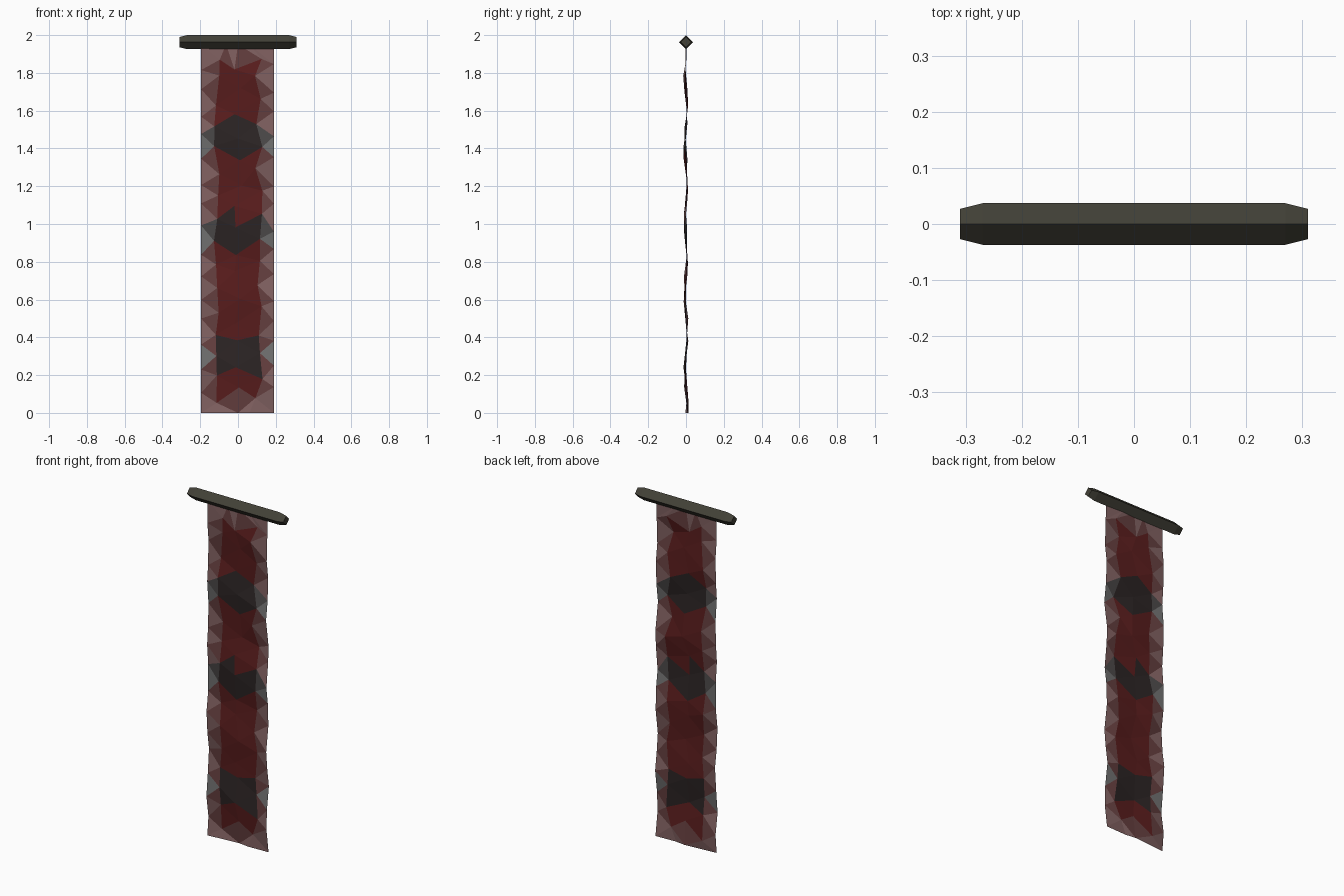
import bpy, bmesh, math, random

if "Cube" in bpy.data.objects:
    bpy.data.objects.remove(bpy.data.objects["Cube"])

random.seed(4)


def material(name, rgb):
    m = bpy.data.materials.new(name)
    m.diffuse_color = (*rgb, 1)
    m.use_nodes = True
    m.node_tree.nodes["Principled BSDF"].inputs["Base Color"].default_value = m.diffuse_color
    return m


def add_object(name, bm, mats):
    me = bpy.data.meshes.new(name)
    bm.to_mesh(me)
    bm.free()
    for m in mats:
        me.materials.append(m)
    ob = bpy.data.objects.new(name, me)
    bpy.context.collection.objects.link(ob)
    return ob


# Hanging rod: diamond section with tapered ends
bm = bmesh.new()
rings = []
for x, r in [(-0.31, 0.027), (-0.27, 0.037), (0.27, 0.037), (0.31, 0.027)]:
    rings.append([bm.verts.new((x, r * math.cos(k * math.pi / 2),
                                1.963 + r * math.sin(k * math.pi / 2)))
                  for k in range(4)])
for a, b in zip(rings, rings[1:]):
    for k in range(4):
        bm.faces.new((a[k], a[(k + 1) % 4], b[(k + 1) % 4], b[k]))
bm.faces.new(rings[0])
bm.faces.new(rings[-1])
bmesh.ops.recalc_face_normals(bm, faces=bm.faces)
add_object("hanging_rod", bm, [material("dark_wood", (0.055, 0.052, 0.038))])

# Cloth: five wavy columns of points, stitched into triangles
TOP = 1.95
bm = bmesh.new()


def column(x, offset, edge):
    n = 16
    step = TOP / n
    zs = [0] + [(i + offset) * step for i in range(0 if offset else 1, n)] + [TOP]
    verts = []
    for z in zs:
        end = z in (0, TOP)
        jx = 0 if edge else random.uniform(-0.02, 0.02)
        jz = 0 if end else random.uniform(-0.02, 0.02)
        px = x * 0.55 if end and not edge else x + jx
        y = 0.009 * math.sin(z * 16 + x * 5 + 1) + random.uniform(-0.006, 0.006)
        if z > 1.8:
            y *= 0.3
        verts.append(bm.verts.new((px, y, z + jz)))
    return verts


cols = [column(-0.195, 0, True), column(-0.115, 0.5, False), column(0, 0, False),
        column(0.11, 0.5, False), column(0.19, 0, True)]
for a, b in zip(cols, cols[1:]):
    i = j = 0
    while i < len(a) - 1 or j < len(b) - 1:
        if j == len(b) - 1 or (i < len(a) - 1 and a[i + 1].co.z <= b[j + 1].co.z):
            bm.faces.new((a[i], b[j], a[i + 1]))
            i += 1
        else:
            bm.faces.new((a[i], b[j], b[j + 1]))
            j += 1

# Faded border, red middle, with grey bands at three heights
border = {v for c in cols for v in (c[0], c[-1])} | set(cols[0]) | set(cols[-1])
for f in bm.faces:
    z = f.calc_center_median().z
    near = min(abs(z - h) for h in (0.3, 0.95, 1.45))
    count = sum(v in border for v in f.verts)
    if count == 0:
        f.material_index = 2 if near < 0.09 else 0
    elif count == 1:
        f.material_index = 3 if near < 0.04 else 1
    else:
        f.material_index = 5 if near < 0.05 else 4
add_object("cloth_banner", bm, [
    material("deep_red", (0.10, 0.012, 0.012)),
    material("worn_red", (0.13, 0.05, 0.05)),
    material("charcoal", (0.025, 0.018, 0.018)),
    material("worn_grey", (0.07, 0.065, 0.065)),
    material("faded_pink", (0.22, 0.12, 0.12)),
    material("faded_grey", (0.16, 0.16, 0.16))])
